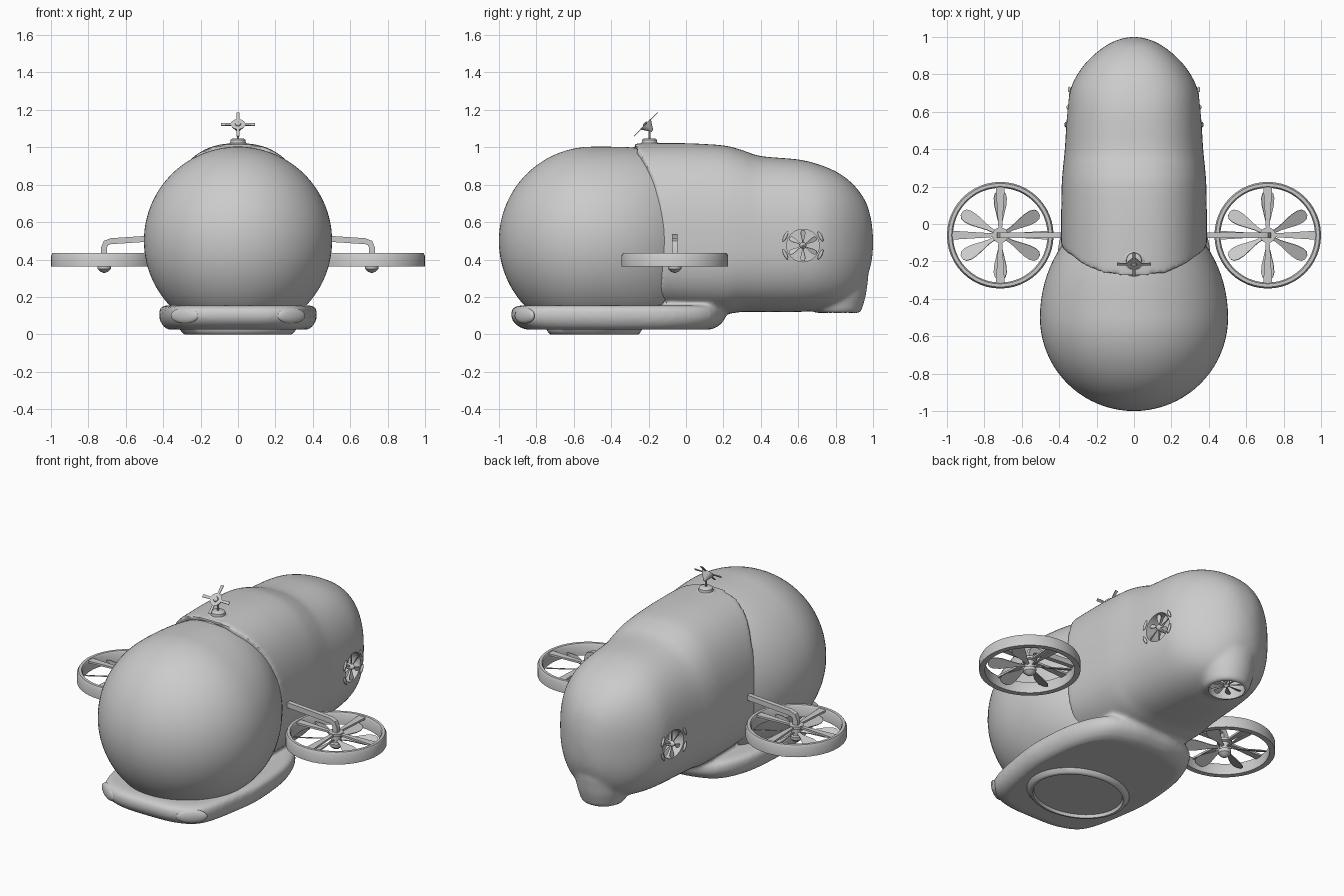
import bpy, bmesh, math
from mathutils import Matrix, Vector

if "Cube" in bpy.data.objects:
    bpy.data.objects.remove(bpy.data.objects["Cube"])

T, R, S = Matrix.Translation, Matrix.Rotation, Matrix.Diagonal


def finish(name, bm, angle=35):
    bmesh.ops.remove_doubles(bm, verts=bm.verts, dist=1e-5)
    bmesh.ops.recalc_face_normals(bm, faces=bm.faces)
    me = bpy.data.meshes.new(name)
    bm.to_mesh(me)
    bm.free()
    ob = bpy.data.objects.new(name, me)
    bpy.context.collection.objects.link(ob)
    smooth(ob, angle)
    return ob


def smooth(ob, angle=35):
    bpy.ops.object.select_all(action='DESELECT')
    ob.select_set(True)
    bpy.context.view_layer.objects.active = ob
    bpy.ops.object.shade_smooth_by_angle(angle=math.radians(angle))


def spline(pts, n):
    """Catmull-Rom resampling of a list of tuples."""
    out, p = [], [Vector(q) for q in pts]
    for i in range(len(p) - 1):
        a, b, c, d = p[max(i - 1, 0)], p[i], p[i + 1], p[min(i + 2, len(p) - 1)]
        for k in range(n):
            t = k / n
            out.append(0.5 * (2 * b + (c - a) * t + (2 * a - 5 * b + 4 * c - d) * t**2
                              + (3 * b - a - 3 * c + d) * t**3))
    return out + [p[-1]]


def loft(bm, rings, caps=True, closed=False):
    vs = [[bm.verts.new(p) for p in r] for r in rings]
    pairs = list(zip(vs, vs[1:])) + ([(vs[-1], vs[0])] if closed else [])
    for a, b in pairs:
        for i in range(len(a)):
            j = (i + 1) % len(a)
            bm.faces.new((a[i], a[j], b[j], b[i]))
    if caps and not closed:
        bm.faces.new(vs[0][::-1])
        bm.faces.new(vs[-1])


def lathe(bm, prof, mat=Matrix(), segs=40, closed=False):
    rings = [[mat @ Vector((r * math.cos(i * math.tau / segs), r * math.sin(i * math.tau / segs), z))
              for i in range(segs)] for r, z in prof]
    loft(bm, rings, closed=closed)


def blades(bm, outline, count, mat, pitch=0, thick=0.006, start=0.0):
    """Flat paddles, outline = (radius, half width)."""
    loop = [(r, w) for r, w in outline] + [(r, -w) for r, w in reversed(outline)]
    for k in range(count):
        m = mat @ R(start + k * math.tau / count, 4, 'Z') @ R(pitch, 4, 'X')
        loft(bm, [[m @ Vector((x, y, z)) for x, y in loop] for z in (-thick / 2, thick / 2)])


def paddle(s):
    return [(r * s, w * s) for r, w in ((.1, .03), (.3, .05), (.65, .14), (.8, .15), (.9, .12), (.95, .05))]


def rim(z):
    """Setback of the hull's front edge at height z."""
    return -.15 * max(0, (z - .55) / .45)**2 - .05 * max(0, (.5 - z) / .35)**2


# Hull, tail duct and belly skid, fused into one smooth shell
bm = bmesh.new()
stations = [(-.12, .39, 1.02, .13), (0, .39, 1.022, .12), (.2, .387, 1.01, .11), (.3, .38, .985, .12),
            (.4, .37, .953, .12), (.6, .357, .935, .12), (.72, .34, .905, .13), (.82, .29, .86, .15),
            (.9, .22, .795, .2), (.96, .14, .71, .29), (.99, .07, .61, .38), (1.0, .015, .51, .47)]
rings = []
for y, w, top, bot in spline(stations, 4):
    ring = []
    for i in range(72):
        a = i * math.tau / 72
        c, s = math.cos(a), math.sin(a)
        n = 2.4 if s > 0 else 2.8 - .4 * max(0, min(1, y / .7))
        e = 2 / n
        x = w * math.copysign(abs(c)**e, c)
        z = .5 + (top - .5 if s > 0 else .5 - bot) * math.copysign(abs(s)**e, s)
        ring.append((x, y + rim(z) * max(0, -y / .12), z))
    rings.append(ring)
loft(bm, rings)
lathe(bm, [(.118, .115), (.128, .125), (.15, .2), (.165, .3), (.15, .42)], T((0, .81, 0)))
half = spline([(0, -.935), (.2, -.92), (.34, -.82), (.41, -.5), (.42, -.3), (.39, -.05), (.3, .13), (.14, .2), (0, .21)], 5)
plan = [tuple(p) for p in half] + [(-p[0], p[1]) for p in half[-2:0:-1]]
loft(bm, [[(x * (1 - (1 - k) * .8), -.36 + (y + .36) * k, z) for x, y in plan] for z, k in
          ((.025, .85), (.035, .91), (.06, .97), (.09, 1), (.125, 1), (.145, .975), (.155, .92))])
hull = finish("hull", bm)

# Cutters for the side thrusters and tail duct
bm = bmesh.new()
for s in (1, -1):
    lathe(bm, [(.087, .26), (.087, .5)], T((0, .625, .475)) @ R(s * math.pi / 2, 4, 'Y'))
lathe(bm, [(.103, .03), (.103, .23)], T((0, .81, 0)))
cutter = finish("duct_cutter", bm)
cutter.hide_render = True
m = hull.modifiers.new("fuse", 'REMESH')
m.mode, m.voxel_size = 'VOXEL', .013
m = hull.modifiers.new("soften", 'SMOOTH')
m.factor, m.iterations = .5, 8
m = hull.modifiers.new("ducts", 'BOOLEAN')
m.operation, m.object, m.solver = 'DIFFERENCE', cutter, 'EXACT'
bpy.context.view_layer.objects.active = hull
for m in list(hull.modifiers):
    bpy.ops.object.modifier_apply(modifier=m.name)
bpy.data.objects.remove(cutter)
smooth(hull, 45)

# Bubble canopy, fuller towards the hull
bm = bmesh.new()
bmesh.ops.create_uvsphere(bm, u_segments=80, v_segments=56, radius=1)
for v in bm.verts:
    x, y, z = v.co
    if y > 0:
        z *= math.sqrt(1 + y * y)
    v.co = (.503 * x, -.5 + y * (.6 if y > 0 else .5), .5 + .503 * z)
bmesh.ops.delete(bm, geom=[v for v in bm.verts if v.co.y > rim(v.co.z) - .06 or v.co.z < .09], context='VERTS')
finish("canopy", bm)

# Landing pad with recessed floor
bm = bmesh.new()
lathe(bm, [(1, .05), (1, .025), (.95, .005), (.92, 0), (.88, 0), (.86, .018), (.01, .018)],
      T((0, -.49, 0)) @ S((.31, .255, 1, 1)), 56)
finish("landing_pad", bm)

for s, side in ((1, "right"), (-1, "left")):
    # Front lamp on the skid
    bm = bmesh.new()
    bmesh.ops.create_uvsphere(bm, u_segments=24, v_segments=12, radius=1,
                              matrix=T((s * .285, -.862, .1)) @ R(s * .6, 4, 'Z') @ S((.09, .022, .042, 1)))
    finish(side + "_lamp", bm)

    # Lift rotor: ring, struts, hub
    c = T((s * .715, -.06, 0))
    bm = bmesh.new()
    lathe(bm, [(.285, .362), (.285, .42), (.277, .435), (.26, .435), (.253, .425), (.253, .362)], c, 48, True)
    blades(bm, [(.02, .009), (.26, .024)], 4, c @ T((0, 0, .425)), 0, .012)
    lathe(bm, [(.042, .435), (.042, .42), (.028, .415), (.028, .375), (.038, .37), (.036, .35), (.02, .335), (.003, .328)], c, 24)
    finish(side + "_rotor_ring", bm)
    bm = bmesh.new()
    blades(bm, paddle(.25), 6, c @ T((0, 0, .39)), .42, .006, math.pi / 6)
    finish(side + "_rotor_blades", bm)

    # Bent support arm
    bm = bmesh.new()
    path = [(.35, .52, 0, .016), (.68, .498, 0, .016), (.706, .488, .011, .012), (.716, .465, .016, 0), (.716, .42, .016, 0)]
    loft(bm, [[(s * (x + k * dx), -.06 + q * .014, z + k * dz) for k, q in ((1, 1), (1, -1), (-1, -1), (-1, 1))]
              for x, z, dx, dz in path])
    finish(side + "_rotor_arm", bm)

    # Side thruster fan with four vents around it
    t = T((s * .34, .625, .475)) @ R(s * math.pi / 2, 4, 'Y')
    bm = bmesh.new()
    blades(bm, paddle(.088), 6, t, .4, .004)
    lathe(bm, [(.018, -.08), (.018, .0), (.014, .012), (.004, .022)], t, 20)
    finish(side + "_thruster_fan", bm)
    bm = bmesh.new()
    for sy in (1, -1):
        for sz in (1, -1):
            bmesh.ops.create_uvsphere(bm, u_segments=12, v_segments=8, radius=1,
                matrix=T((s * (.355 - sy * .009), .625 + sy * .094, .475 + sz * .048))
                @ R(sy * sz * .45, 4, 'X') @ S((.008, .009, .03, 1)))
    finish(side + "_thruster_vents", bm)

# Tail duct fan
bm = bmesh.new()
t = T((0, .81, .145))
blades(bm, paddle(.105), 8, t, .4, .004)
lathe(bm, [(.018, .08), (.018, 0), (.004, -.015)], t, 20)
finish("tail_fan", bm)

# Roof propeller on its mast
bm = bmesh.new()
base = T((0, -.195, 0))
lathe(bm, [(.085, 1.0), (.06, 1.018), (.042, 1.024), (.04, 1.04), (.03, 1.047), (.004, 1.048)], base, 28)
lathe(bm, [(.006, 1.03), (.006, 1.115)], base, 10)
finish("mast", bm)
bm = bmesh.new()
t = T((0, -.215, 1.122)) @ R(math.pi / 4, 4, 'X')
blades(bm, [(.01, .006), (.09, .009)], 4, t, 0, .005)
lathe(bm, [(.004, .012), (.014, .008), (.016, .003), (.038, .003), (.036, -.004), (.006, -.05)], t, 24)
finish("roof_propeller", bm)
